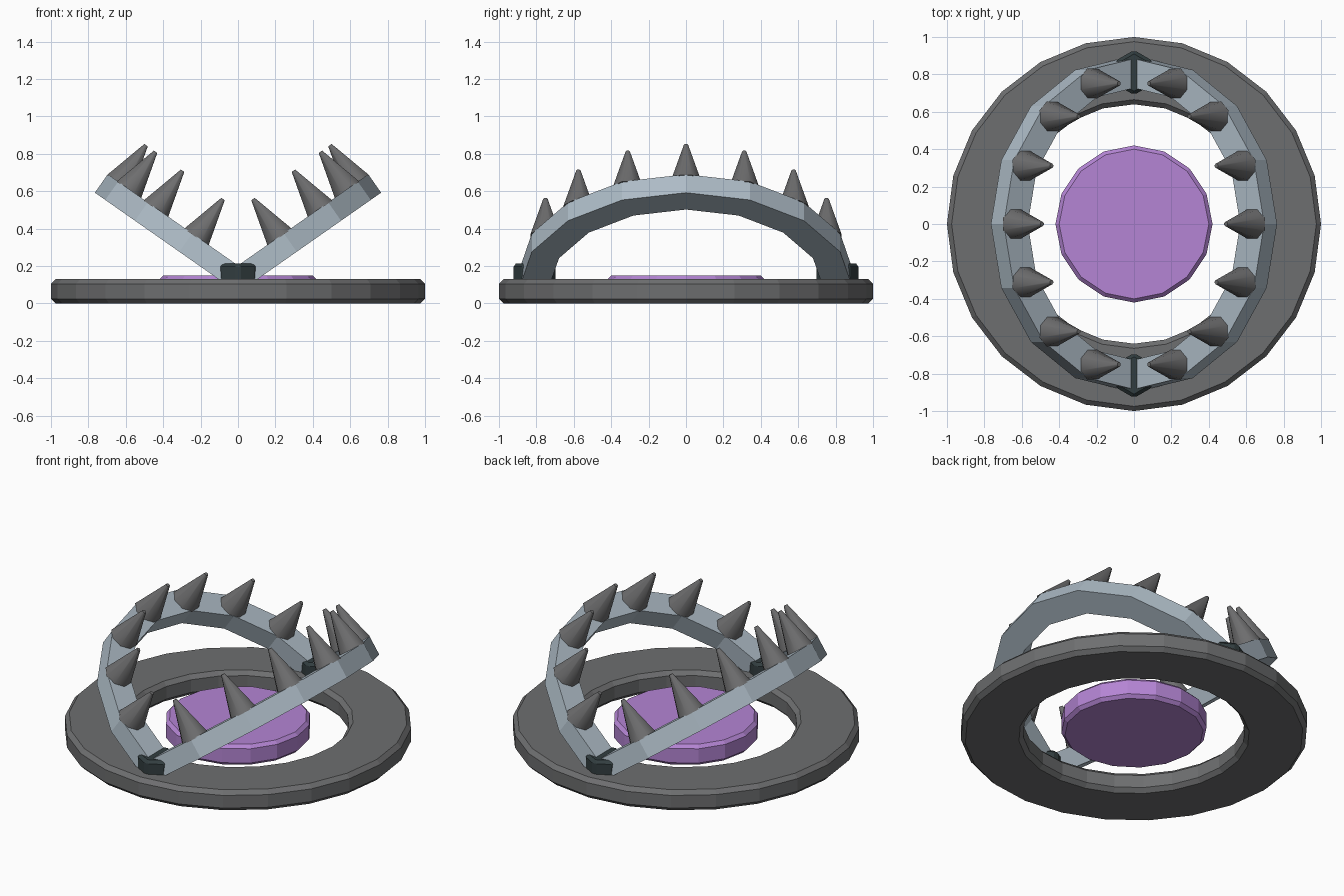
import bpy, bmesh, math
from mathutils import Vector, Matrix

if "Cube" in bpy.data.objects:
    bpy.data.objects.remove(bpy.data.objects["Cube"])


def material(name, rgb):
    m = bpy.data.materials.new(name)
    m.diffuse_color = (*rgb, 1)
    m.use_nodes = True
    m.node_tree.nodes["Principled BSDF"].inputs["Base Color"].default_value = m.diffuse_color
    return m


IRON = material("iron grey", (0.155, 0.158, 0.162))
TOOTH = material("tooth grey", (0.155, 0.155, 0.158))
STEEL = material("pale steel", (0.42, 0.50, 0.565))
PURPLE = material("plate purple", (0.46, 0.235, 0.66))
DARK = material("hinge black", (0.032, 0.048, 0.051))


def finish(name, bm, mat):
    bmesh.ops.recalc_face_normals(bm, faces=bm.faces)
    mesh = bpy.data.meshes.new(name)
    bm.to_mesh(mesh)
    bm.free()
    mesh.materials.append(mat)
    ob = bpy.data.objects.new(name, mesh)
    bpy.context.collection.objects.link(ob)
    return ob


def lathe(name, profile, sides, mat, hollow):
    """Spin an (r, z) profile round z; hollow joins its ends, else they are capped."""
    bm = bmesh.new()
    rows = []
    for i in range(sides):
        a = math.tau * i / sides
        rows.append([bm.verts.new((r * math.cos(a), r * math.sin(a), z)) for r, z in profile])
    n = len(profile)
    for i in range(sides):
        p, q = rows[i], rows[(i + 1) % sides]
        for j in range(n if hollow else n - 1):
            k = (j + 1) % n
            bm.faces.new((p[j], q[j], q[k], p[k]))
    if not hollow:
        bm.faces.new([r[0] for r in rows])
        bm.faces.new([r[-1] for r in rows])
    return finish(name, bm, mat)


# Base ring with chamfered rims
H, B = 0.13, 0.025
RI, RO = 0.64, 1.0
lathe("base_ring", [(RI + B, 0), (RO - B, 0), (RO, B), (RO, H - B),
                    (RO - B, H), (RI + B, H), (RI, H - B), (RI, B)], 24, IRON, True)

# Pressure plate
lathe("pressure_plate", [(0.40, 0.02), (0.42, 0.04), (0.42, 0.13), (0.40, 0.15)],
      16, PURPLE, False)

# Hexagonal hinge blocks
for side, label in ((-1, "front"), (1, "back")):
    bm = bmesh.new()
    rot = Matrix.Rotation(math.pi / 2, 4, 'Z')
    z0, z1 = 0.002, 0.215
    rings = [[bm.verts.new((0.12 * math.sin(i * math.tau / 6),
                            side * 0.81 + 0.12 * math.cos(i * math.tau / 6), z))
              for i in range(6)] for z in (z0, z1)]
    for r in rings:
        bm.faces.new(r)
    for i in range(6):
        j = (i + 1) % 6
        bm.faces.new((rings[0][i], rings[0][j], rings[1][j], rings[1][i]))
    bmesh.ops.bevel(bm, geom=bm.edges[:], offset=0.018, segments=1, affect='EDGES')
    finish(label + "_hinge", bm, DARK)

# Jaws: half rings tilted up from the hinge line
TILT = math.radians(35)
J_IN, J_OUT, HALF = 0.735, 0.892, 0.06
STEPS = 8


def jaw_point(s, r, a, w):
    """Point on a jaw: radius r, arc angle a, height w above its mid plane."""
    u = r * math.cos(a)
    return Vector((s * (u * math.cos(TILT) - w * math.sin(TILT)), r * math.sin(a),
                   0.13 + u * math.sin(TILT) + w * math.cos(TILT)))


for s, label in ((-1, "left"), (1, "right")):
    bm = bmesh.new()
    rows = []
    for i in range(STEPS + 1):
        a = math.pi * (i / STEPS - 0.5)
        rows.append([bm.verts.new(jaw_point(s, r, a, w)) for r, w in
                     ((J_IN, -HALF), (J_OUT, -HALF), (J_OUT, HALF), (J_IN, HALF))])
    for p, q in zip(rows, rows[1:]):
        for j in range(4):
            k = (j + 1) % 4
            bm.faces.new((p[j], q[j], q[k], p[k]))
    bm.faces.new(rows[0])
    bm.faces.new(rows[-1])
    finish(label + "_jaw", bm, STEEL)

    # Seven blunt cone teeth standing square on each jaw
    bm = bmesh.new()
    depth = 0.25
    for i in range(1, STEPS):
        a = math.pi * (i / STEPS - 0.5)
        c = jaw_point(s, (J_IN + J_OUT) / 2, a, HALF - 0.005 + depth / 2)
        mat = (Matrix.Translation(c) @ Matrix.Rotation(-s * TILT, 4, 'Y')
               @ Matrix.Rotation(math.pi / 8, 4, 'Z'))
        bmesh.ops.create_cone(bm, cap_ends=True, segments=8, radius1=0.086,
                              radius2=0.012, depth=depth, matrix=mat)
    teeth = finish(label + "_teeth", bm, TOOTH)
    bpy.ops.object.select_all(action='DESELECT')
    teeth.select_set(True)
    bpy.context.view_layer.objects.active = teeth
    bpy.ops.object.shade_smooth_by_angle(angle=math.radians(50))
